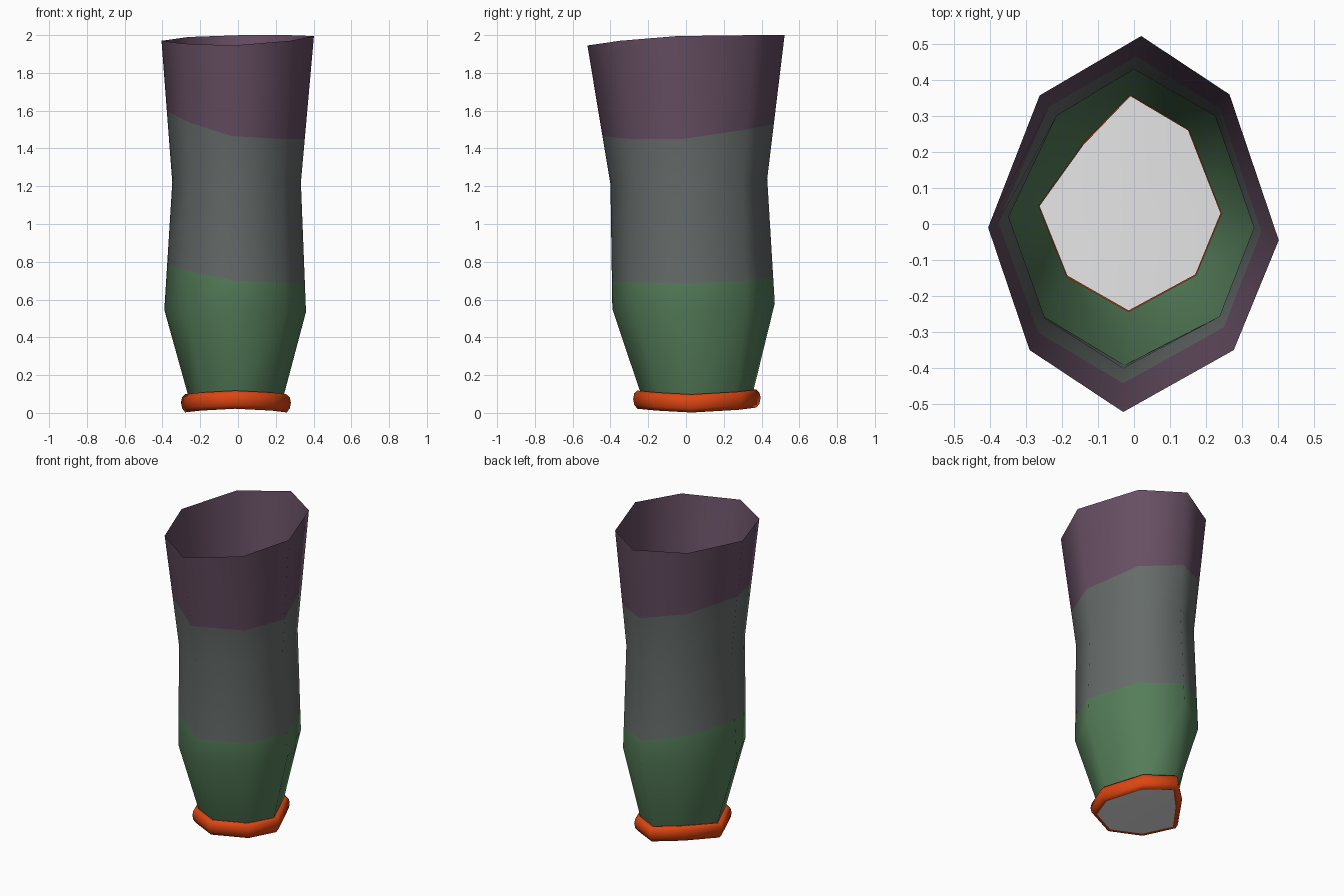
import bpy, bmesh
from mathutils import Vector

if "Cube" in bpy.data.objects:
    bpy.data.objects.remove(bpy.data.objects["Cube"])


def material(name, rgb):
    m = bpy.data.materials.new(name)
    m.diffuse_color = (*rgb, 1)
    m.use_nodes = True
    m.node_tree.nodes["Principled BSDF"].inputs["Base Color"].default_value = m.diffuse_color
    return m


PURPLE = material("plum", (0.135, 0.078, 0.125))
GREY = material("slate grey", (0.13, 0.148, 0.143))
GREEN = material("moss green", (0.09, 0.205, 0.1))
ORANGE = material("burnt orange", (0.72, 0.06, 0.006))
WHITE = material("off white", (0.8, 0.8, 0.8))


def skin(name, rings, mats, cap_centre=None):
    """Bridge 8-point rings listed bottom to top, one material per band."""
    bm = bmesh.new()
    loops = [[bm.verts.new(p) for p in r] for r in rings]
    for b in range(len(loops) - 1):
        lo, hi = loops[b], loops[b + 1]
        for i in range(8):
            j = (i + 1) % 8
            bm.faces.new((lo[i], lo[j], hi[j], hi[i])).material_index = min(b, len(mats) - 1)
    if cap_centre:
        c = bm.verts.new(cap_centre)
        for i in range(8):
            bm.faces.new((c, loops[0][(i + 1) % 8], loops[0][i]))
    for f in bm.faces:
        f.smooth = True
    me = bpy.data.meshes.new(name)
    bm.to_mesh(me)
    bm.free()
    for m in mats:
        me.materials.append(m)
    ob = bpy.data.objects.new(name, me)
    bpy.context.collection.objects.link(ob)
    return ob


def ring(xy, zs):
    return [Vector((x, y, z)) for (x, y), z in zip(xy, zs)]


def at_height(a, b, zs):
    """Points on the straight edges between two rings at the given heights."""
    return [p.lerp(q, (z - p.z) / (q.z - p.z)) for p, q, z in zip(a, b, zs)]


# Outlines run front, front right, right, back right, back, back left, left, front left
HEM = [(-.015, -.24), (.17, -.14), (.24, .03), (.15, .26),
       (-.01, .355), (-.14, .22), (-.262, .05), (-.185, -.143)]
CALF = [(-.025, -.39), (.25, -.25), (.36, .0), (.235, .32),
        (0, .47), (-.24, .31), (-.39, .03), (-.26, -.25)]
KNEE = [(-.03, -.40), (.237, -.257), (.333, -.01), (.225, .30),
        (0, .43), (-.215, .30), (-.348, .02), (-.247, -.262)]
RIM = [(-.03, -.522), (.277, -.35), (.402, -.045), (.265, .36),
       (.02, .522), (-.262, .357), (-.405, -.01), (-.29, -.35)]
TILT = [.014, .004, -.006, .008, .02, .01, -.005, .004]

hem = ring(HEM, [.09 + t for t in TILT])
calf = ring(CALF, [.55, .54, .535, .56, .58, .56, .545, .545])
knee = ring(KNEE, [1.21, 1.21, 1.22, 1.23, 1.24, 1.23, 1.22, 1.21])
rim = ring(RIM, [1.945, 1.97, 1.995, 2.0, 2.0, 1.99, 1.97, 1.955])
low = at_height(calf, knee, [.70, .69, .685, .70, .72, .76, .79, .75])
high = at_height(knee, rim, [1.465, 1.45, 1.45, 1.50, 1.53, 1.57, 1.60, 1.54])

# Open tapered sleeve with three colour bands
skin("sleeve", [hem, calf, low, knee, high, rim],
     [GREEN, GREEN, GREY, GREY, PURPLE])

# Rounded cuff around the hem
middle = Vector((0, .04))
section = [(0, .012), (.018, .008), (.034, .03), (.04, .06), (.034, .088), (.018, .104), (0, .1)]
cuff = []
for off, h in section:
    pts = []
    for (x, y), t in zip(HEM, TILT):
        p = Vector((x, y))
        p += (p - middle).normalized() * off
        pts.append(Vector((p.x, p.y, max(0, h + t))))
    cuff.append(pts)
skin("cuff", cuff, [ORANGE])

# Pale end cap closing the bottom
skin("end_cap", [cuff[0]], [WHITE], (-.01, .05, .03))
